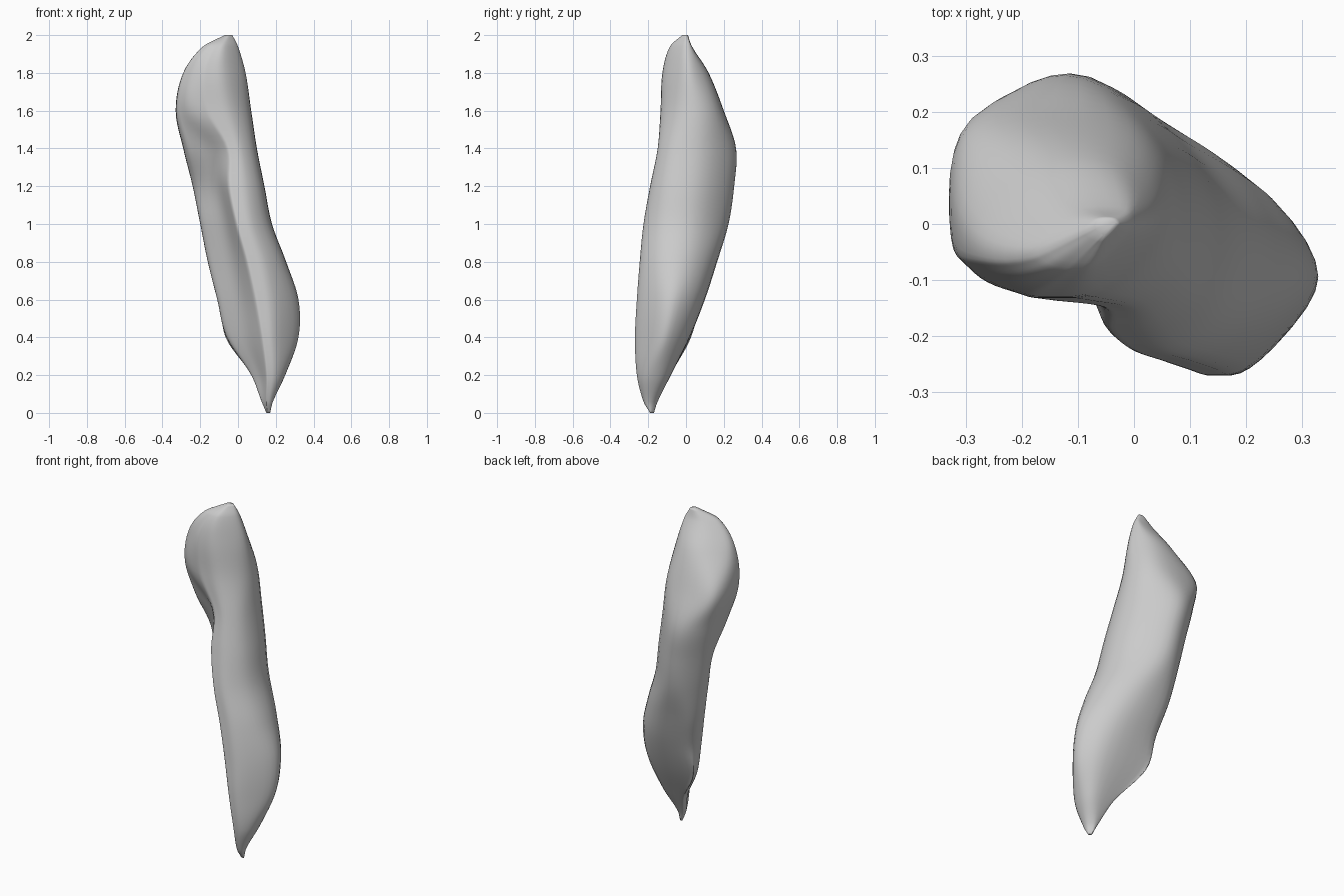
import bpy
import bmesh
import math
from mathutils import Vector

default_cube = bpy.data.objects.get("Cube")
if default_cube:
    bpy.data.objects.remove(default_cube, do_unlink=True)

# Stations up the body, in hundredths of a unit: height, extents towards
# right, back right, back, back left, left, front and front right,
# then the rear lobe's y, the front ridge's x and the groove depth between them.
STATIONS = [
    (0, 17, -1, -17, -23, -15, 19, 25.3, -18.2, 15.5, 0),
    (6, 18.5, 0.5, -15, -20, -12.5, 22.5, 28, -18, 15, 0),
    (20, 25, 8.5, -8, -11, -7, 26, 32.5, -12, 15, 1),
    (40, 32, 17, 2, 6.5, 6, 27, 33, -3, 12.5, 2),
    (60, 32, 20.5, 10, 12, 11, 26, 31.5, 0, 9, 3),
    (80, 25.5, 19.5, 16.5, 19, 16, 24.5, 27.5, 4, 4.5, 4),
    (100, 18, 17, 22.5, 24, 20, 22.5, 21.5, 6, -1, 5),
    (120, 14, 16, 25.5, 28, 24, 19, 17, 7, -5, 5),
    (140, 10, 14.5, 26.5, 32, 29, 15, 12, -1, -5.5, 3),
    (160, 7, 12, 20, 33, 33, 13.5, 7, -4, -16, -2),
    (180, 4, 6, 12, 21, 29, 12.5, 4, -6, -18, -1),
    (194, 0, 1.2, 3.2, 10.5, 18.5, 8.5, 1, -6, -12, -1),
    (200, -3, -2, 1, 5, 7, 2, -2, -0.8, -5.5, 0),
]
DIRECTIONS = [Vector((math.cos(k * math.pi / 4), math.sin(k * math.pi / 4)))
              for k in range(8)]
STEPS_UP = 6
STEPS_ROUND = 4


def blend(rows, i, t):
    """Smooth interpolation between station i and the next one."""
    last = len(rows) - 1
    a, b, c, d = (rows[min(max(i + k, 0), last)] for k in (-1, 0, 1, 2))
    s = 3 * t * t - 2 * t ** 3
    result = []
    for n in range(len(b)):
        tangent_b = (c[n] - a[n]) * (c[0] - b[0]) / (c[0] - a[0])
        tangent_c = (d[n] - b[n]) * (c[0] - b[0]) / (d[0] - b[0])
        result.append(b[n] * (1 - s) + c[n] * s
                      + tangent_b * (t ** 3 - 2 * t * t + t)
                      + tangent_c * (t ** 3 - t * t))
    return result


def corner(k, extent, next_extent):
    """Meeting point of two neighbouring extent lines."""
    along = (next_extent - extent * math.cos(math.pi / 4)) / math.sin(math.pi / 4)
    return DIRECTIONS[k] * extent + DIRECTIONS[(k + 2) % 8] * along


def section(row):
    """Rounded outline: back, rear lobe, groove, front ridge, right side."""
    z, right, back_right, back, back_left, left, front, front_right = row[:8]
    lobe_y, ridge_x, groove = row[8:]
    sides = (right, back_right, back, back_left, left)
    control = [corner(k, sides[k], sides[k + 1]) for k in range(4)]
    lobe = Vector((-left, lobe_y))
    ridge = Vector((ridge_x, -front))
    hollow = lobe.lerp(ridge, 0.5) - DIRECTIONS[5] * groove
    front_corner = corner(6, front, front_right)
    control += [lobe, lobe.lerp(hollow, 0.4), hollow, ridge.lerp(hollow, 0.25),
                ridge, ridge.lerp(front_corner, 0.25),
                front_corner, corner(7, front_right, right)]
    outline = []
    for i, p in enumerate(control):
        start = control[i - 1].lerp(p, 0.5)
        end = p.lerp(control[(i + 1) % len(control)], 0.5)
        for j in range(STEPS_ROUND):
            t = j / STEPS_ROUND
            outline.append(start.lerp(p, t).lerp(p.lerp(end, t), t))
    return [(q.x / 100, q.y / 100, z / 100) for q in outline]


# Loft the twisted body through all sections
rows = [blend(STATIONS, i, j / STEPS_UP)
        for i in range(len(STATIONS) - 1) for j in range(STEPS_UP)]
rows.append(STATIONS[-1])
bm = bmesh.new()
rings = [[bm.verts.new(co) for co in section(row)] for row in rows]
for low, high in zip(rings, rings[1:]):
    for i in range(len(low)):
        bm.faces.new((low[i - 1], low[i], high[i], high[i - 1]))
bm.faces.new(list(reversed(rings[0])))
bm.faces.new(rings[-1])
bmesh.ops.recalc_face_normals(bm, faces=bm.faces)
for face in bm.faces:
    face.smooth = True
mesh = bpy.data.meshes.new("twisted_body")
bm.to_mesh(mesh)
bm.free()
body = bpy.data.objects.new("twisted_body", mesh)
bpy.context.collection.objects.link(body)

# Plain grey surface
grey = bpy.data.materials.new("light_grey")
grey.use_nodes = True
colour = (0.6, 0.6, 0.6, 1)
grey.diffuse_color = colour
grey.node_tree.nodes["Principled BSDF"].inputs["Base Color"].default_value = colour
mesh.materials.append(grey)
